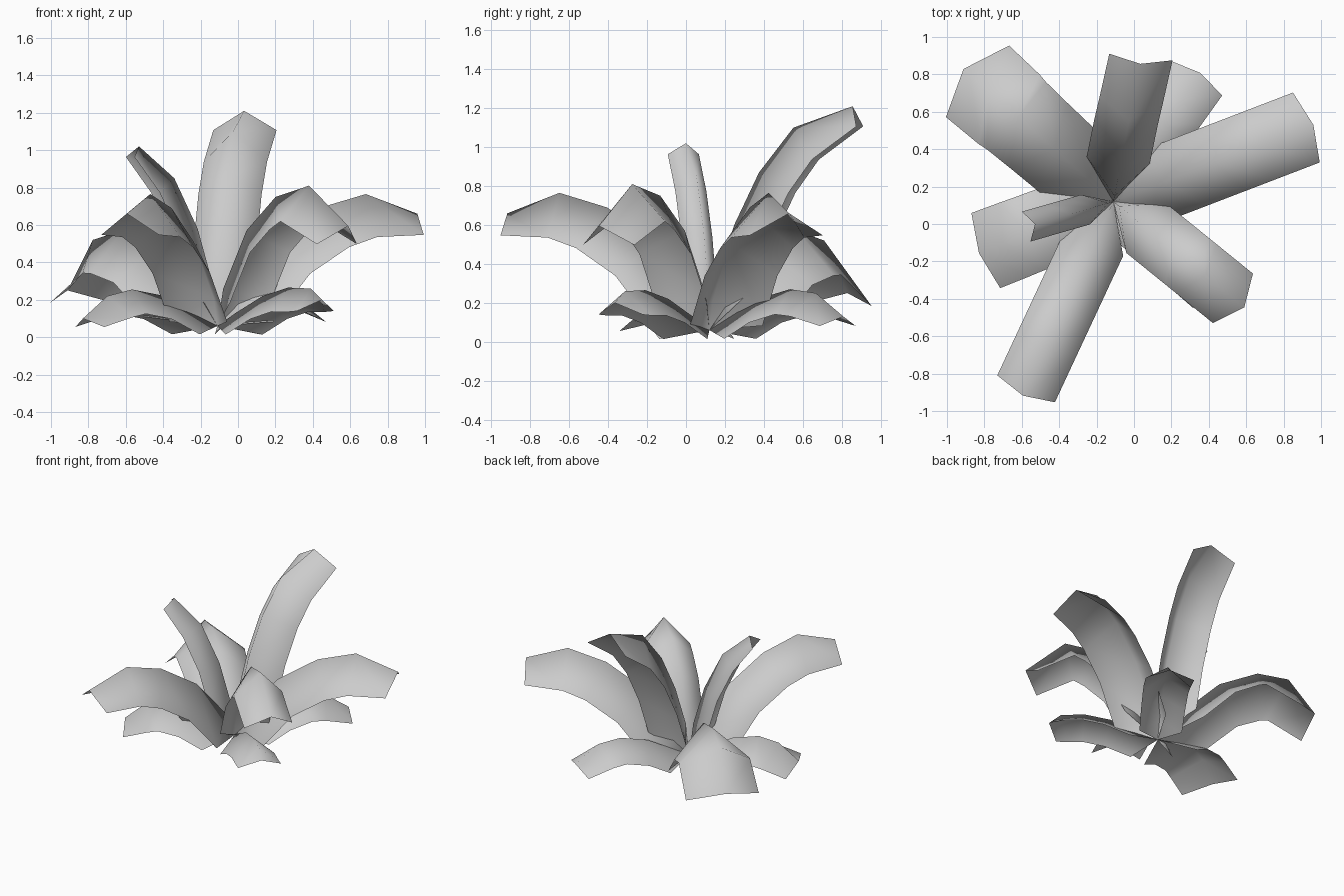
import bpy
from math import radians, cos, sin
from mathutils import Vector

cube = bpy.data.objects.get("Cube")
if cube:
    bpy.data.objects.remove(cube, do_unlink=True)

# One flat grey for every leaf
grey = bpy.data.materials.new("leaf_grey")
grey.use_nodes = True
colour = (0.6, 0.6, 0.6, 1)
grey.diffuse_color = colour
grey.node_tree.nodes["Principled BSDF"].inputs["Base Color"].default_value = colour

CENTRE = Vector((-0.11, 0.12, 0.06))


def leaf(name, azimuth, half_width, fold, tip_fold, ridge, base_width=1.0, turn=0):
    """Arched, folded sheet: ridge is (distance, height) from the root outward."""
    a, b = radians(azimuth), radians(azimuth + turn)
    out, side = Vector((cos(a), sin(a), 0)), Vector((-sin(b), cos(b), 0))
    mids = [CENTRE.copy()]
    mids += [Vector((CENTRE.x, CENTRE.y, 0)) + out * r + Vector((0, 0, z)) for r, z in ridge]
    verts, faces = [mids[0]], []
    last = len(mids) - 1
    for i in range(1, last + 1):
        tangent = (mids[min(i + 1, last)] - mids[i - 1]).normalized()
        normal = tangent.cross(side)
        drop = tip_fold if i == last else fold
        width = half_width * (base_width + (1 - base_width) * i / last)
        edge = mids[i] - normal * drop
        verts += [edge + side * width, mids[i], edge - side * width]
    # Two triangles at the root, then two quads per row
    faces += [(0, 2, 1), (0, 3, 2)]
    for i in range(last - 1):
        k = 1 + 3 * i
        faces += [(k, k + 1, k + 4, k + 3), (k + 1, k + 2, k + 5, k + 4)]
    mesh = bpy.data.meshes.new(name)
    mesh.from_pydata(verts, [], faces)
    mesh.materials.append(grey)
    mesh.polygons.foreach_set("use_smooth", [True] * len(faces))
    mesh.update()
    obj = bpy.data.objects.new(name, mesh)
    bpy.context.collection.objects.link(obj)


# Upright leaves
leaf("tall_back_leaf", 79, 0.17, 0.2, 0.11,
     [(0.03, 0.3), (0.13, 0.6), (0.26, 0.87), (0.44, 1.1), (0.75, 1.21)], turn=5)
leaf("narrow_upright_leaf", 196, 0.083, 0.13, 0.075,
     [(0.03, 0.3), (0.11, 0.58), (0.24, 0.85), (0.436, 1.02)])

# Long arching leaves
arch = [(0.05, 0.21), (0.3, 0.51), (0.58, 0.69), (0.85, 0.765), (1.145, 0.66)]
leaf("arching_side_leaf", 21, 0.2, 0.23, 0.12, arch)
leaf("arching_front_leaf", 245, 0.17, 0.23, 0.12, arch)
leaf("short_arching_leaf", -39, 0.17, 0.2, 0.125,
     [(0.04, 0.26), (0.2, 0.57), (0.4, 0.75), (0.63, 0.81), (0.9, 0.595)])
leaf("broad_back_leaf", 138.5, 0.255, 0.23, 0.12,
     [(0.16, 0.27), (0.42, 0.49), (0.68, 0.57), (0.89, 0.52), (1.07, 0.25)], 0.85)

# Low leaves close to the ground
leaf("low_back_leaf", 56, 0.165, 0.13, 0.06,
     [(0.13, 0.13), (0.3, 0.22), (0.5, 0.27), (0.66, 0.25), (0.83, 0.13)], 0.85)
leaf("low_side_leaf", 201, 0.215, 0.13, 0.06,
     [(0.12, 0.13), (0.3, 0.22), (0.49, 0.255), (0.63, 0.22), (0.77, 0.1)], 0.95)
leaf("low_front_leaf", -41, 0.15, 0.13, 0.075,
     [(0.13, 0.13), (0.32, 0.22), (0.5, 0.265), (0.66, 0.26), (0.74, 0.2)])
